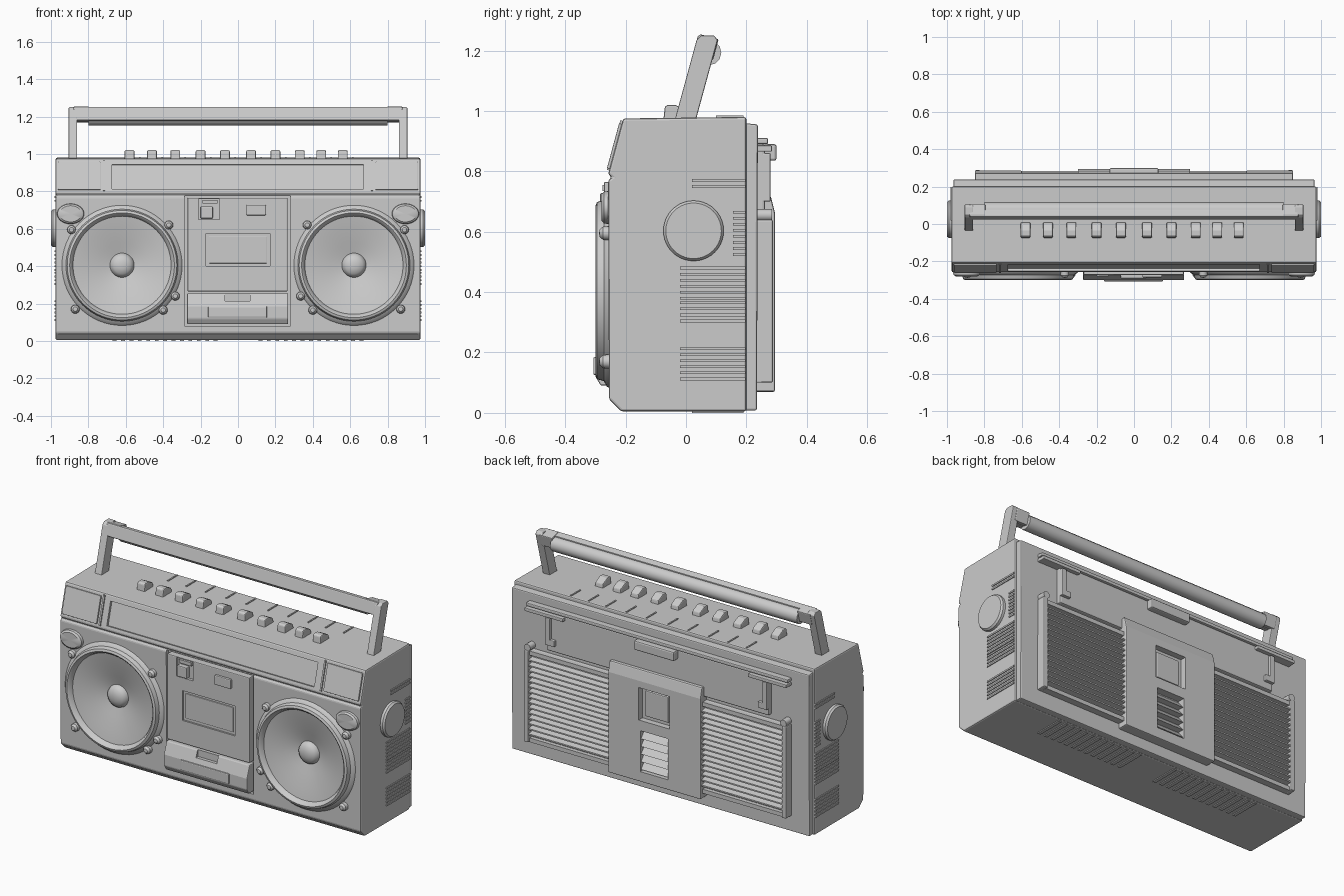
import bpy, bmesh, math
from mathutils import Matrix, Vector

cube = bpy.data.objects.get("Cube")
if cube:
    bpy.data.objects.remove(cube, do_unlink=True)

grey = bpy.data.materials.new("plain_grey")
grey.use_nodes = True
GREY = (0.6, 0.6, 0.6, 1)
grey.diffuse_color = GREY
grey.node_tree.nodes["Principled BSDF"].inputs["Base Color"].default_value = GREY


def finish(name, bm, smooth=False):
    bmesh.ops.recalc_face_normals(bm, faces=bm.faces)
    me = bpy.data.meshes.new(name)
    bm.to_mesh(me)
    bm.free()
    me.materials.append(grey)
    ob = bpy.data.objects.new(name, me)
    bpy.context.collection.objects.link(ob)
    if smooth:
        bpy.ops.object.select_all(action='DESELECT')
        ob.select_set(True)
        bpy.context.view_layer.objects.active = ob
        bpy.ops.object.shade_smooth_by_angle(angle=math.radians(35))
    return ob


def bevel(ob, width):
    mod = ob.modifiers.new("soft_edges", 'BEVEL')
    mod.width = width
    mod.segments = 2


def box(name, x0, x1, y0, y1, z0, z1, tilt=0, soft=0):
    """Box given by its extents, tilted about x through its centre."""
    bm = bmesh.new()
    bmesh.ops.create_cube(bm, size=1)
    bmesh.ops.scale(bm, vec=(x1 - x0, y1 - y0, z1 - z0), verts=bm.verts)
    bm.transform(Matrix.Translation(((x0 + x1) / 2, (y0 + y1) / 2, (z0 + z1) / 2))
                 @ Matrix.Rotation(tilt, 4, 'X'))
    ob = finish(name, bm)
    if soft:
        bevel(ob, soft)
    return ob


def prism(name, profile, x0, x1, soft=0):
    """Extrude a (y, z) outline along x."""
    bm = bmesh.new()
    face = bm.faces.new([bm.verts.new((x0, y, z)) for y, z in profile])
    ext = bmesh.ops.extrude_face_region(bm, geom=[face])["geom"]
    bmesh.ops.translate(bm, vec=(x1 - x0, 0, 0),
                        verts=[v for v in ext if isinstance(v, bmesh.types.BMVert)])
    ob = finish(name, bm)
    if soft:
        bevel(ob, soft)
    return ob


def lathe(name, profile, centre, axis='Y', stretch=1, segments=48):
    """Turn a (radius, height) outline round the y or x axis."""
    bm = bmesh.new()
    verts = [bm.verts.new((r, h, 0)) for r, h in profile]
    edges = [bm.edges.new(p) for p in zip(verts, verts[1:])]
    bmesh.ops.spin(bm, geom=verts + edges, cent=(0, 0, 0), axis=(0, 1, 0),
                   angle=math.tau, steps=segments, use_merge=True)
    bmesh.ops.remove_doubles(bm, verts=bm.verts, dist=1e-5)
    bmesh.ops.scale(bm, vec=(1, 1, stretch), verts=bm.verts)
    if axis == 'X':
        bm.transform(Matrix.Rotation(-math.pi / 2, 4, 'Z'))
    bm.transform(Matrix.Translation(Vector(centre)))
    return finish(name, bm, True)


def cut(target, cutter):
    mod = target.modifiers.new("cut", 'BOOLEAN')
    mod.object = cutter
    mod.solver = 'EXACT'
    cutter.hide_render = True
    cutter.hide_viewport = True


# Main case
case = prism("case", [(-.215, .005), (-.255, .045), (-.258, .77), (-.246, .78),
                      (-.258, .79), (-.208, .975), (.2, .98), (.2, .005)],
             -.975, .975, .008)
prism("back_shell", [(.19, .008), (.235, .008), (.238, .955), (.19, .96)], -.965, .965, .006)

# Recesses in the case front
TILT = -math.atan2(.05, .185)
cut(case, box("cassette_cutter", -.285, .28, -.3, -.235, .08, .775))
cut(case, box("tuner_cutter", -.675, .67, -.264, -.22, .812, .948, TILT))
cut(case, box("seam_cutter", -.96, .96, -.3, -.246, .03, .037))

# Speakers, corner knobs, screws, side dials
for s, side in ((-1, "right"), (1, "left")):
    c = (s * .62, 0, .405)
    cut(case, lathe(side + "_speaker_cutter", [(0, -.35), (.28, -.35), (.28, -.19), (0, -.19)], c))
    lathe(side + "_speaker", [(.325, -.25), (.318, -.262), (.3, -.272), (.293, -.295),
                              (.28, -.3), (.27, -.292), (.262, -.272), (.2, -.26),
                              (.12, -.237), (.065, -.222), (.06, -.238), (.045, -.252),
                              (.02, -.26), (0, -.261)], c, segments=64)
    lathe(side + "_corner_knob", [(.074, -.25), (.07, -.272), (.058, -.28), (0, -.28)],
          (s * .895, 0, .68), stretch=.75, segments=32)
    for i, (dx, dz) in enumerate(((-.25, .215), (-.285, -.165), (.25, -.235), (-.22, -.24), (.27, .19))):
        lathe(f"{side}_screw_{i}", [(.024, -.25), (.022, -.275), (.012, -.286), (0, -.288)],
              (s * (.62 + dx), 0, .405 + dz), segments=16)
    lathe(side + "_side_dial", [(.1, .96 * s), (.1, .99 * s), (.092, s), (0, s)],
          (0, .025, .603), 'X', segments=40)

    # Slanted corner plates
    xs = sorted((s * .735, s * .962))
    box(side + "_corner_plate", *xs, -.242, -.226, .805, .96, TILT, .003)
    xs = sorted((s * .712, s * .722))
    box(side + "_corner_rib", *xs, -.24, -.226, .8, .97, TILT)

    # Side cooling ribs
    xs = sorted((s * .96, s * .98))
    for z0, count, y0 in ((.108, 6, -.02), (.3, 4, -.02), (.375, 6, -.02), (.52, 8, .155), (.745, 2, .02)):
        for i in range(count):
            z = z0 + i * .02
            box(f"{side}_rib_{z0}_{i}", *xs, y0, .197, z, z + .009)

    # Rear speaker grilles with frame and slats
    xs = sorted((s * .3, s * .85))
    box(side + "_grille_base", *xs, .22, .252, .1, .635, 0, .004)
    xs = sorted((s * .822, s * .85))
    box(side + "_grille_edge", *xs, .23, .288, .1, .64, 0, .006)
    xs = sorted((s * .3, s * .825))
    for z in (.1, .61):
        box(f"{side}_grille_rail_{z}", *xs, .23, .275, z, z + .024)
    for i in range(15):
        z = .14 + i * .031
        prism(f"{side}_slat_{i}", [(.245, z), (.284, z + .004), (.284, z + .012), (.245, z + .02)], *xs)
    lathe(side + "_rear_peg", [(0, .22), (.02, .22), (.02, .285), (0, .285)],
          (s * .83, 0, .655), segments=16)

    # Battery cover hooks
    xs = sorted((s * .66, s * .72))
    box(side + "_hook_foot", *xs, .23, .28, .7, .735, 0, .004)
    xs = sorted((s * .69, s * .72))
    box(side + "_hook", *xs, .23, .28, .7, .86, 0, .004)
    xs = sorted((s * .6, s * .85))
    box(side + "_hook_top", *xs, .23, .285, .865, .885, 0, .004)

    # Handle arm
    xs = sorted((s * .86, s * .905))
    prism(side + "_handle_arm", [(-.04, .96), (.03, .96), (.105, 1.235), (.092, 1.25),
                                 (.05, 1.25), (.035, 1.235)], *xs, .004)
    xs = sorted((s * .795, s * .88))
    box(side + "_handle_joint", *xs, .035, .1, 1.175, 1.247, -.26, .005)

    # Slots along the underside
    for i in range(13):
        x = s * (.12 + i * .045)
        box(f"{side}_foot_rib_{i}", x - .01, x + .01, .02, .19, 0, .01)

# Handle grip
box("handle_strip", -.88, .88, .03, .07, 1.175, 1.248, -.26, .006)
lathe("handle_grip", [(0, -.8), (.042, -.8), (.042, .8), (0, .8)], (0, .075, 1.193), 'X', segments=12)

# Cassette door with window, latch buttons and lower flap
door = box("cassette_door", -.27, .265, -.272, -.22, .265, .765, 0, .005)
cut(door, box("window_cutter", -.17, .17, -.3, -.262, .4, .575))
cut(door, box("latch_cutter", -.21, -.1, -.3, -.255, .65, .76))
box("window_pane", -.155, .155, -.268, -.255, .415, .56, 0, .003)
box("door_button", .045, .15, -.285, -.26, .672, .728, 0, .005)
box("door_latch", -.2, -.135, -.282, -.24, .655, .72, 0, .005)
box("door_catch", -.19, -.11, -.276, -.24, .735, .755)
flap = prism("lower_flap", [(-.23, .09), (-.282, .09), (-.3, .12), (-.3, .185),
                            (-.275, .255), (-.23, .255)], -.272, .268, .005)
cut(flap, box("flap_notch_cutter", -.07, .065, -.32, -.27, .215, .27))
box("flap_lip", -.16, .155, -.307, -.29, .125, .185, 0, .005)

# Top keys with guide lines behind them
for i, x in enumerate((-.58, -.46, -.335, -.2, -.07, .07, .2, .33, .445, .56)):
    prism(f"top_key_{i}", [(-.075, .97), (-.07, 1.015), (-.06, 1.02), (-.035, 1.02),
                           (.005, 1.0), (.01, .97)], x - .026, x + .026, .006)
    box(f"key_line_{i}", x + .05, x + .058, .1, .19, .97, .984)

# Battery cover, latch and centre block on the back
box("battery_cover", -.72, .72, .22, .262, .66, .89, 0, .008)
box("battery_ledge", -.85, .85, .22, .272, .89, .91, 0, .005)
box("battery_latch", -.13, .13, .23, .3, .835, .89, 0, .008)
block = prism("rear_block", [(.22, .07), (.295, .07), (.295, .66), (.28, .72), (.22, .72)],
              -.3, .3, .006)
cut(block, box("upper_pocket_cutter", -.1, .1, .26, .35, .43, .62))
cut(block, box("lower_pocket_cutter", -.09, .09, .25, .35, .13, .37))
box("pocket_plate", -.075, .075, .25, .272, .45, .6, 0, .005)
for i in range(5):
    z = .14 + i * .045
    prism(f"pocket_slat_{i}", [(.245, z), (.288, z), (.255, z + .04), (.245, z + .04)], -.09, .09)
